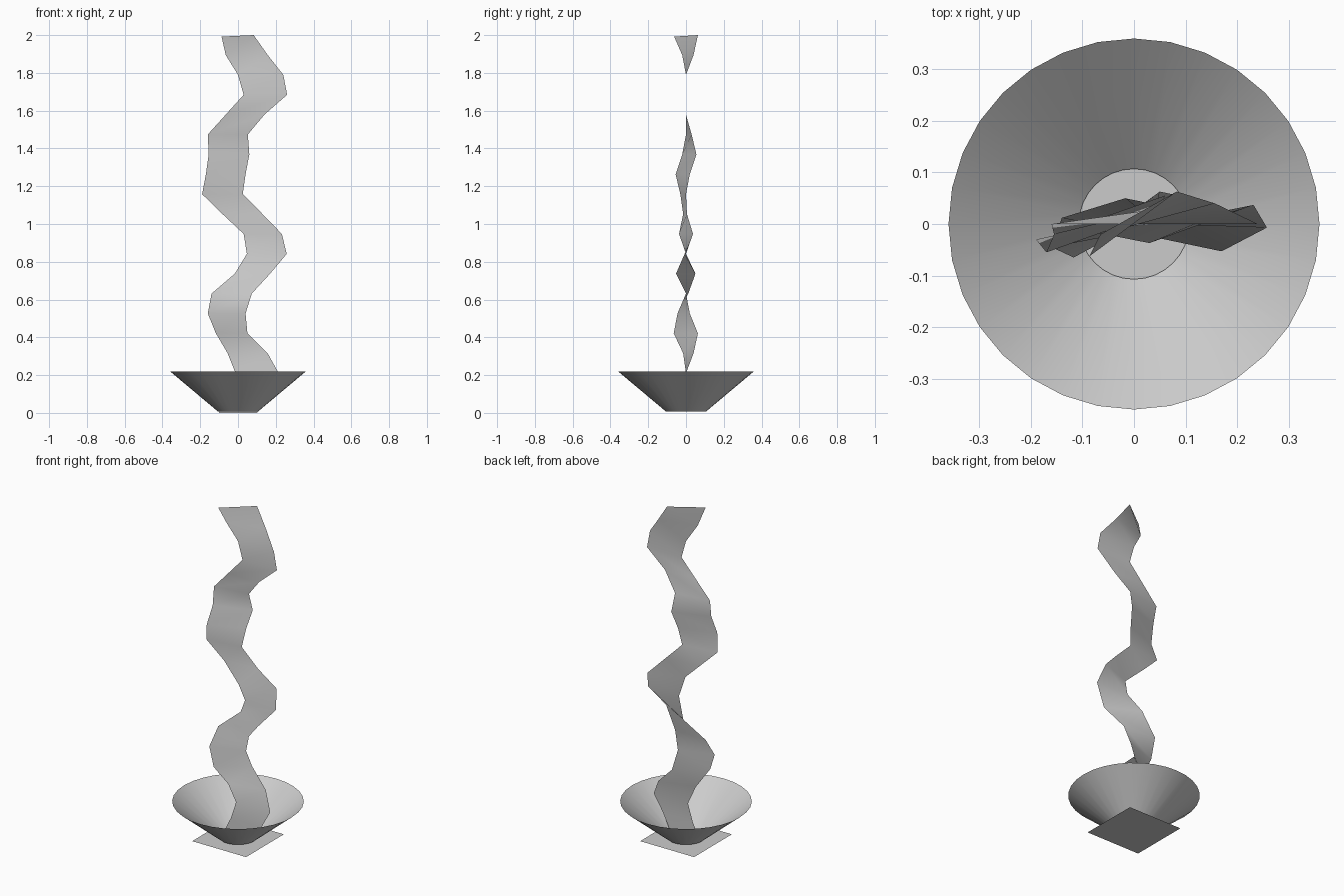
import bpy, bmesh, math

if "Cube" in bpy.data.objects:
    bpy.data.objects.remove(bpy.data.objects["Cube"])


def add_object(name, bm, smooth=True):
    mesh = bpy.data.meshes.new(name)
    bm.to_mesh(mesh)
    bm.free()
    for p in mesh.polygons:
        p.use_smooth = smooth
    obj = bpy.data.objects.new(name, mesh)
    bpy.context.collection.objects.link(obj)
    return obj


def loft(bm, rings, closed):
    # Bridge successive rows of vertices with quads
    rows = [[bm.verts.new(p) for p in ring] for ring in rings]
    for a, b in zip(rows, rows[1:]):
        n = len(a)
        for i in range(n if closed else n - 1):
            j = (i + 1) % n
            bm.faces.new((a[i], a[j], b[j], b[i]))


# Base plate: thin square sheet on the ground
bm = bmesh.new()
bmesh.ops.create_grid(bm, x_segments=1, y_segments=1, size=0.18)
add_object("base_plate", bm, smooth=False)

# Bowl: open flared cone, 32 sides
SIDES = 32
bm = bmesh.new()
loft(bm, [[(r * math.cos(2 * math.pi * i / SIDES),
            r * math.sin(2 * math.pi * i / SIDES), z) for i in range(SIDES)]
          for r, z in ((0.107, 0.008), (0.36, 0.22))], closed=True)
add_object("bowl", bm)

# Smoke ribbon: left x, left y, right x, right y for evenly spaced rows, top to bottom
ROWS = [
    (-.087, -.063, .083, .063), (-.065, -.02, .157, .04),
    (0, 0, .24, 0), (.03, 0, .26, 0), (-.065, 0, .14, 0),
    (-.16, 0, .052, .03), (-.155, -.02, .06, .055), (-.17, -.055, .04, .02),
    (-.19, -.03, .025, 0), (-.082, -.015, .13, .005), (.03, -.037, .232, .037),
    (.047, 0, .258, -.007), (-.017, .05, .17, -.053), (-.14, .012, .073, 0),
    (-.16, -.045, .04, .02), (-.117, -.065, .05, .063), (-.055, -.015, .157, .04),
    (-.013, 0, .215, 0), (-.05, .005, .16, -.01), (-.1, 0, .1, 0),
]
step = 2 / (len(ROWS) - 1)
bm = bmesh.new()
loft(bm, [[(lx, ly, 2 - i * step - (0.008 if i == 0 else 0)), (rx, ry, 2 - i * step)]
          for i, (lx, ly, rx, ry) in reversed(list(enumerate(ROWS)))], closed=False)
add_object("smoke_ribbon", bm)
